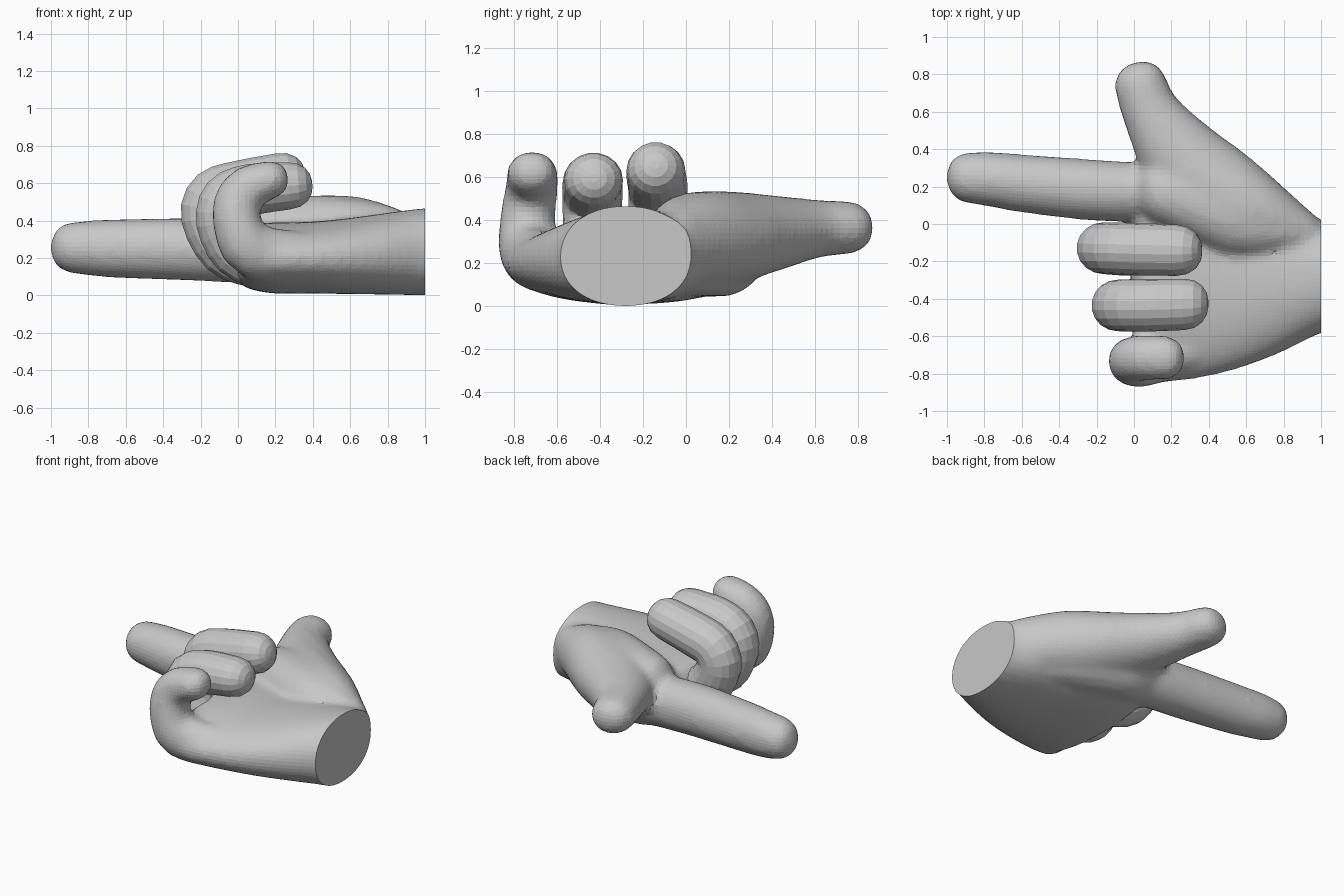
import bpy, bmesh, math
from mathutils import Vector

if "Cube" in bpy.data.objects:
    bpy.data.objects.remove(bpy.data.objects["Cube"])

grey = bpy.data.materials.new("clay grey")
grey.use_nodes = True
grey.diffuse_color = (0.58, 0.58, 0.58, 1)
grey.node_tree.nodes["Principled BSDF"].inputs["Base Color"].default_value = (0.58, 0.58, 0.58, 1)


def spline(points, steps):
    """Catmull-Rom through the stations (x, y, z, half width, half height)."""
    p = [Vector(q) for q in points]
    p = [2 * p[0] - p[1]] + p + [2 * p[-1] - p[-2]]
    out = []
    for i in range(1, len(p) - 2):
        a, b, c, d = p[i - 1:i + 3]
        for s in range(steps):
            t = s / steps
            out.append((2 * b + (c - a) * t + (2 * a - 5 * b + 4 * c - d) * t * t
                        + (3 * b - a - 3 * c + d) * t ** 3) / 2)
    return out + [p[-2]]


def limb(name, points, side, steps=3, sides=18, dome=1.0, power=2.0):
    """Loft of rounded sections; side fixes the width direction when given."""
    st = spline(points, steps)
    pos = [Vector(s[:3]) for s in st]
    rings = []
    for i, s in enumerate(st):
        tan = (pos[min(i + 1, len(st) - 1)] - pos[max(i - 1, 0)]).normalized()
        w = side if side else tan.cross(Vector((0, 0, 1))).normalized()
        rings.append((pos[i], w, tan.cross(w).normalized(), s[3], s[4]))
    # rounded tip
    c, w, h, a, b = rings[-1]
    for deg in (25, 48, 68, 84):
        t = math.radians(deg)
        k = math.cos(t) ** 0.85
        rings.append((c + tan * dome * b * math.sin(t), w, h, a * k, b * k))
    bm = bmesh.new()
    loops = []
    for c, w, h, a, b in rings:
        loop = []
        for j in range(sides):
            u = 2 * math.pi * j / sides
            x, y = (math.copysign(abs(f) ** (2 / power), f) for f in (math.cos(u), math.sin(u)))
            loop.append(bm.verts.new(c + w * a * x + h * b * y))
        loops.append(loop)
    for l0, l1 in zip(loops, loops[1:]):
        for j in range(sides):
            k = (j + 1) % sides
            bm.faces.new((l0[j], l0[k], l1[k], l1[j]))
    bm.faces.new(loops[0])
    bm.faces.new(loops[-1])
    bmesh.ops.recalc_face_normals(bm, faces=bm.faces)
    me = bpy.data.meshes.new(name)
    bm.to_mesh(me)
    bm.free()
    me.materials.append(grey)
    ob = bpy.data.objects.new(name, me)
    bpy.context.collection.objects.link(ob)
    return ob


Y = Vector((0, 1, 0))

# Palm, running from past the wrist to the knuckles
palm = limb("palm", [
    (1.15, -0.28, 0.235, 0.275, 0.235), (1.0, -0.28, 0.233, 0.303, 0.233),
    (0.8, -0.29, 0.222, 0.39, 0.218), (0.6, -0.30, 0.21, 0.46, 0.203),
    (0.4, -0.275, 0.202, 0.54, 0.192), (0.2, -0.265, 0.2, 0.58, 0.19),
    (0.08, -0.26, 0.21, 0.59, 0.178)], Y, sides=48, dome=0.55, power=2.15)

# Fleshy pad between the wrist and the pointing finger
pad = limb("thumb_pad", [
    (0.95, -0.06, 0.27, 0.06, 0.14), (0.8, -0.03, 0.28, 0.13, 0.2),
    (0.54, 0.05, 0.29, 0.24, 0.24), (0.28, 0.145, 0.288, 0.225, 0.245),
    (0.14, 0.168, 0.283, 0.185, 0.232)], Y, sides=28, dome=0.55, power=2.2)

# Thumb with its base
thumb = limb("thumb", [
    (0.95, -0.05, 0.27, 0.09, 0.15), (0.65, 0.06, 0.31, 0.215, 0.215),
    (0.4, 0.2, 0.32, 0.26, 0.215), (0.22, 0.4, 0.34, 0.215, 0.178),
    (0.09, 0.6, 0.36, 0.157, 0.137), (0.035, 0.745, 0.365, 0.142, 0.125)], None, sides=24)

# Pointing finger
index = limb("index_finger", [
    (0.2, 0.165, 0.225, 0.155, 0.17), (-0.2, 0.18, 0.245, 0.165, 0.17),
    (-0.6, 0.217, 0.25, 0.157, 0.16), (-0.78, 0.24, 0.253, 0.147, 0.15),
    (-0.888, 0.246, 0.256, 0.137, 0.138)], Y, steps=4, dome=0.83)

# Little finger, growing out of the palm edge
little = limb("little_finger", [
    (0.42, -0.64, 0.2, 0.12, 0.13), (0.09, -0.725, 0.235, 0.14, 0.15),
    (0.0, -0.738, 0.37, 0.133, 0.132), (0.0, -0.725, 0.5, 0.126, 0.13),
    (0.06, -0.715, 0.578, 0.122, 0.12), (0.168, -0.715, 0.618, 0.119, 0.105)], Y)

# Fuse these, soften the webs between them and cut the wrist flat
bpy.ops.object.select_all(action='DESELECT')
for part in (palm, pad, thumb, index, little):
    part.select_set(True)
bpy.context.view_layer.objects.active = palm
bpy.ops.object.join()
palm.name = "palm_thumb_and_outer_fingers"
fuse = palm.modifiers.new("fuse", 'REMESH')
fuse.mode = 'VOXEL'
fuse.voxel_size = 0.025
soften = palm.modifiers.new("soften", 'SMOOTH')
soften.factor = 0.5
soften.iterations = 10
bpy.ops.object.modifier_apply(modifier="fuse")
bpy.ops.object.modifier_apply(modifier="soften")
bm = bmesh.new()
bm.from_mesh(palm.data)
bmesh.ops.bisect_plane(bm, geom=bm.verts[:] + bm.edges[:] + bm.faces[:],
                       plane_co=(1, 0, 0), plane_no=(1, 0, 0), clear_outer=True)
bmesh.ops.holes_fill(bm, edges=[e for e in bm.edges if e.is_boundary], sides=0)
bmesh.ops.recalc_face_normals(bm, faces=bm.faces)
bm.to_mesh(palm.data)
bm.free()
palm.data.shade_flat()

# Curled fingers
limb("middle_finger", [
    (0.3, -0.17, 0.17, 0.12, 0.13), (0.1, -0.15, 0.185, 0.13, 0.145),
    (-0.065, -0.14, 0.25, 0.135, 0.15), (-0.165, -0.13, 0.42, 0.137, 0.142),
    (-0.125, -0.13, 0.535, 0.138, 0.145), (0.02, -0.135, 0.583, 0.14, 0.142),
    (0.23, -0.14, 0.63, 0.137, 0.134)], Y)
limb("ring_finger", [
    (0.35, -0.43, 0.17, 0.12, 0.13), (0.15, -0.43, 0.18, 0.13, 0.145),
    (0.0, -0.43, 0.24, 0.135, 0.15), (-0.085, -0.435, 0.39, 0.137, 0.14),
    (-0.055, -0.435, 0.51, 0.139, 0.145), (0.07, -0.435, 0.565, 0.14, 0.14),
    (0.27, -0.43, 0.586, 0.137, 0.128)], Y)
